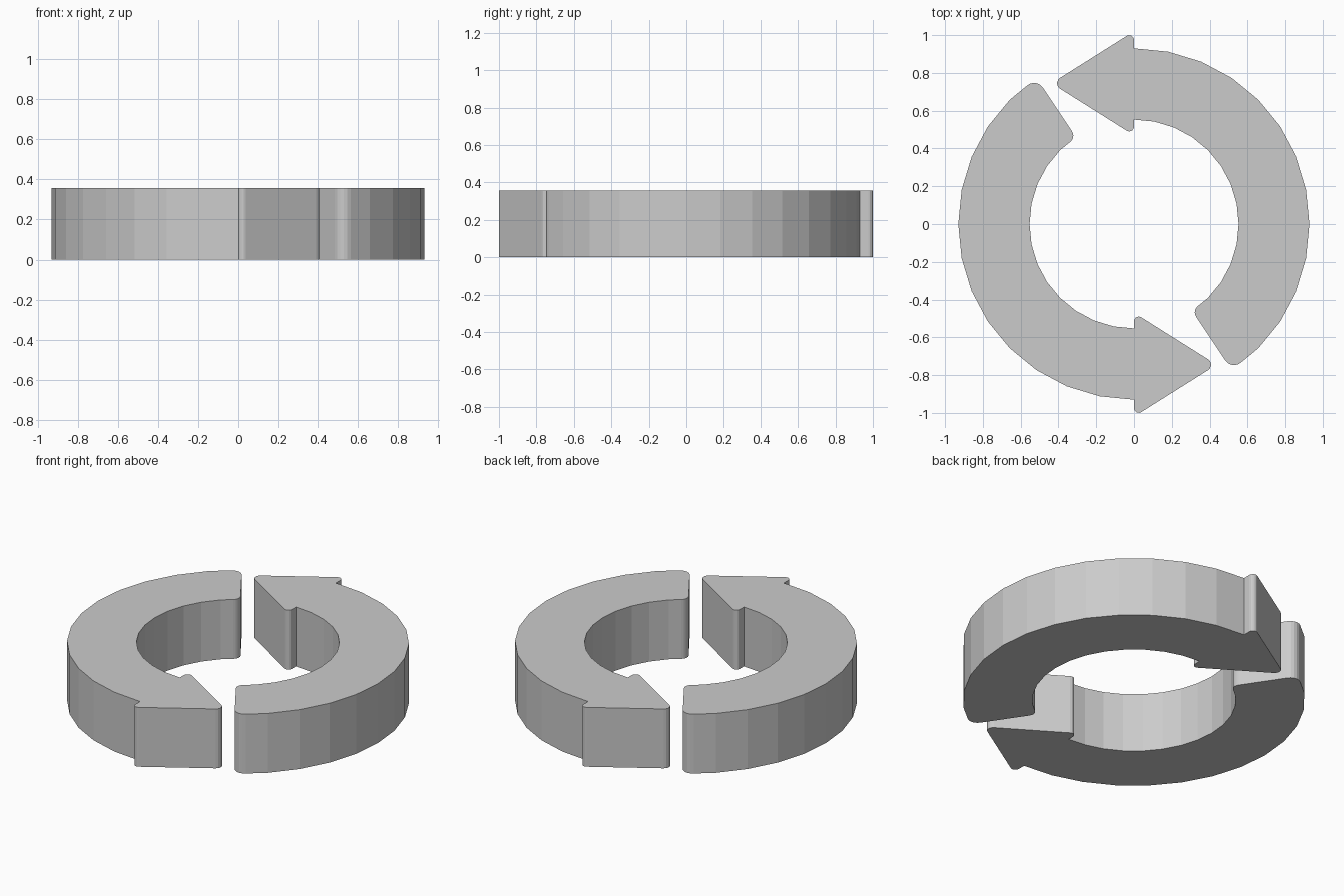
import bpy, bmesh
from math import sin, cos, tan, radians
from mathutils import Vector, Matrix

if "Cube" in bpy.data.objects:
    bpy.data.objects.remove(bpy.data.objects["Cube"])

HEIGHT, R_OUT, R_IN = 0.356, 0.93, 0.553
STEP, COUNT = radians(11.25), 13      # 32-sided ring, 13 facets per arrow


def arc(radius, k):
    return (radius * sin(k * STEP), radius * cos(k * STEP), 0)


def fillet(points, segments=5):
    """Round each (x, y, radius) corner of a closed outline."""
    out = []
    for i, (x, y, r) in enumerate(points):
        c = Vector((x, y))
        if r == 0:
            out.append(c)
            continue
        a = (Vector(points[i - 1][:2]) - c).normalized()
        b = (Vector(points[(i + 1) % len(points)][:2]) - c).normalized()
        half = a.angle(b) / 2
        centre = c + (a + b).normalized() * r / sin(half)
        start = c + a * r / tan(half) - centre
        end = c + b * r / tan(half) - centre
        sweep = start.angle_signed(end)
        for s in range(segments + 1):
            # angle_signed is clockwise-positive
            out.append(centre + Matrix.Rotation(-sweep * s / segments, 2) @ start)
    return out


# Outline: curved band, rounded tail, arrow head
outline = [arc(R_OUT, k) for k in range(COUNT)]
outline += [arc(R_OUT, COUNT)[:2] + (0.055,), arc(R_IN, COUNT)[:2] + (0.042,)]
outline += [arc(R_IN, k) for k in reversed(range(COUNT))]
outline += [(0, 0.47, 0.025), (-0.437, 0.745, 0.034), (0, 1.02, 0.025)]
profile = fillet(outline)


def arrow(name, turn):
    bm = bmesh.new()
    face = bm.faces.new([bm.verts.new((p.x, p.y, 0)) for p in profile])
    top = bmesh.ops.extrude_face_region(bm, geom=[face], use_keep_orig=True)
    verts = [v for v in top["geom"] if isinstance(v, bmesh.types.BMVert)]
    bmesh.ops.translate(bm, verts=verts, vec=(0, 0, HEIGHT))
    bmesh.ops.recalc_face_normals(bm, faces=bm.faces)
    bmesh.ops.rotate(bm, verts=bm.verts, matrix=Matrix.Rotation(turn, 3, 'Z'))
    mesh = bpy.data.meshes.new(name)
    bm.to_mesh(mesh)
    bm.free()
    bpy.context.collection.objects.link(bpy.data.objects.new(name, mesh))


# Two identical arrows chasing each other
arrow("right_arrow", 0)
arrow("left_arrow", radians(180))
